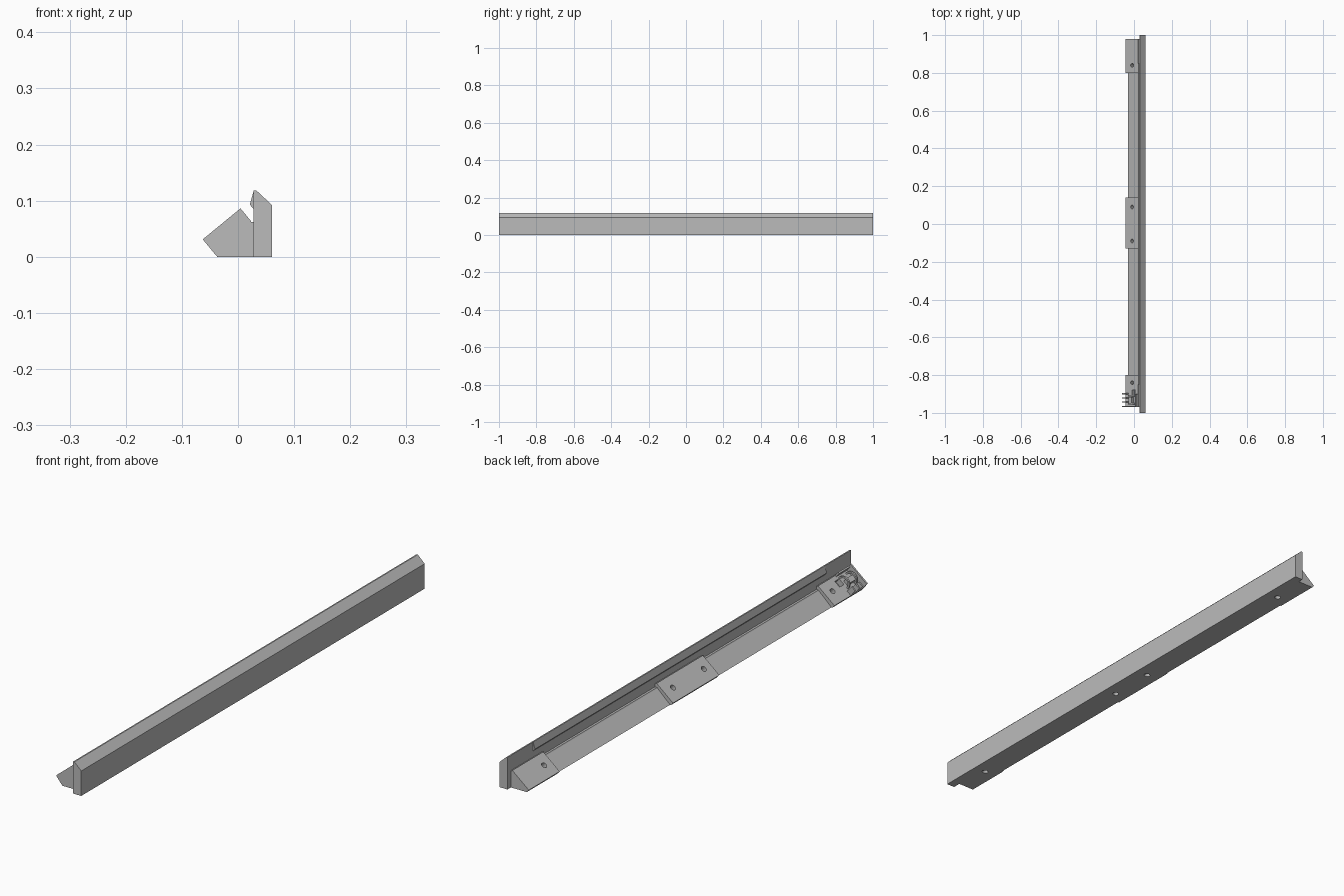
import bpy, bmesh, math
from mathutils import Matrix, Vector

cube = bpy.data.objects.get("Cube")
if cube:
    bpy.data.objects.remove(cube, do_unlink=True)

grey = bpy.data.materials.new("plain grey")
grey.use_nodes = True
COLOUR = (0.5, 0.5, 0.5, 1)
grey.diffuse_color = COLOUR
grey.node_tree.nodes["Principled BSDF"].inputs["Base Color"].default_value = COLOUR


def add_object(name, bm):
    bmesh.ops.recalc_face_normals(bm, faces=bm.faces[:])
    mesh = bpy.data.meshes.new(name)
    bm.to_mesh(mesh)
    bm.free()
    mesh.materials.append(grey)
    obj = bpy.data.objects.new(name, mesh)
    bpy.context.collection.objects.link(obj)
    return obj


def prism(name, profile, y0, y1):
    """Extrude an (x, z) profile along y."""
    bm = bmesh.new()
    face = bm.faces.new([bm.verts.new((x, y0, z)) for x, z in profile])
    ext = bmesh.ops.extrude_face_region(bm, geom=[face])
    moved = [v for v in ext["geom"] if isinstance(v, bmesh.types.BMVert)]
    bmesh.ops.translate(bm, vec=(0, y1 - y0, 0), verts=moved)
    return add_object(name, bm)


def on_slope(points):
    """Turn (along slope, above slope) points into (x, z)."""
    ux, uz = 0.773, 0.635
    return [(-0.045 + u * ux - n * uz, 0.0095 + u * uz + n * ux) for u, n in points]


def slope_box(name, u0, u1, n0, n1, y0, y1):
    return prism(name, on_slope([(u0, n0), (u1, n0), (u1, n1), (u0, n1)]), y0, y1)


# Outer rail with chamfered top, and the lip inside it
rail = prism("rail", [(0.028, 0), (0.061, 0), (0.061, 0.092), (0.033, 0.118), (0.028, 0.118)], -1, 1)
prism("rail_lip", [(0.028, 0.085), (0.028, 0.118), (0.021, 0.093)], -0.85, 0.85)

# Sloped filler strips between the brackets
strip = [(-0.033, 0), (0.028, 0), (0.028, 0.05), (0.02, 0.05), (0.018, 0.047)]
prism("front_strip", strip, -0.80, -0.13)
prism("back_strip", strip, 0.14, 0.80)

# Raised mounting brackets
bracket = [(-0.037, 0), (0.028, 0), (0.028, 0.062), (0.024, 0.062), (0.022, 0.0645), (-0.045, 0.0095)]
drilled = [rail]
for name, y0, y1 in (("front_bracket", -0.97, -0.80), ("middle_bracket", -0.13, 0.14),
                     ("back_bracket", 0.80, 0.98)):
    drilled.append(prism(name, bracket, y0, y1))

# Screw holes through the brackets
bm = bmesh.new()
for y in (-0.84, -0.09, 0.09, 0.84):
    place = Matrix.Translation(Vector((0, y, 0.022))) @ Matrix.Rotation(math.radians(-31), 4, 'Y')
    bmesh.ops.create_cone(bm, cap_ends=True, segments=20, radius1=0.01, radius2=0.01,
                          depth=0.12, matrix=place)
holes = add_object("hole_cutter", bm)

# Socket floor recess beside the connector
recess = slope_box("recess_cutter", 0.045, 0.07, -0.02, 0.02, -0.905, -0.88)
for cutter in (holes, recess):
    cutter.hide_render = True
    cutter.hide_viewport = True
    cutter.display_type = 'WIRE'
for obj in drilled:
    mod = obj.modifiers.new("holes", 'BOOLEAN')
    mod.operation, mod.object, mod.solver = 'DIFFERENCE', holes, 'EXACT'
mod = drilled[1].modifiers.new("recess", 'BOOLEAN')
mod.operation, mod.object, mod.solver = 'DIFFERENCE', recess, 'EXACT'

# Connector: end wall, upright tabs, curved hook and centre block
slope_box("connector_end_wall", 0, 0.087, -0.001, 0.028, -0.97, -0.963)
for i, y in enumerate((-0.945, -0.925, -0.902)):
    slope_box("connector_tab_%d" % (i + 1), 0, 0.02, -0.001, 0.028, y, y + 0.006)
slope_box("connector_side_wall", 0.081, 0.087, -0.001, 0.02, -0.963, -0.90)
slope_box("connector_block", 0.035, 0.055, -0.001, 0.018, -0.95, -0.915)
arc = [math.pi * i / 10 for i in range(11)]
hook = [(0.05 - 0.025 * math.cos(a), 0.026 * math.sin(a)) for a in arc]
hook += [(0.05 + 0.019 * math.cos(a), 0.02 * math.sin(a)) for a in arc]
for i, y in enumerate((-0.955, -0.912)):
    prism("connector_hook_%d" % (i + 1), on_slope(hook), y, y + 0.007)
